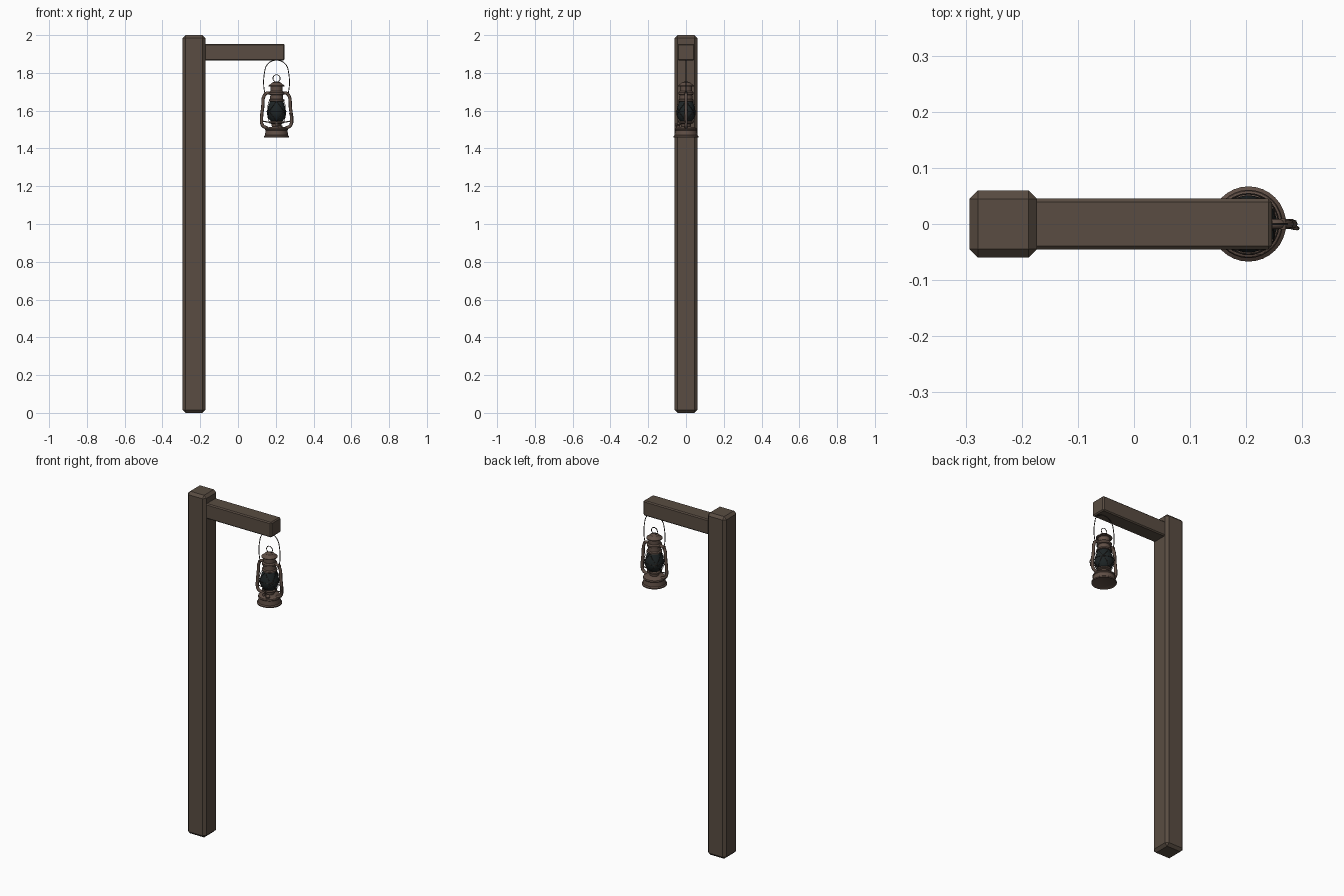
import bpy
from math import sin, cos, pi, radians

cube = bpy.data.objects.get("Cube")
if cube:
    bpy.data.objects.remove(cube, do_unlink=True)


def material(name, rgb):
    m = bpy.data.materials.new(name)
    m.use_nodes = True
    m.diffuse_color = (*rgb, 1)
    bsdf = m.node_tree.nodes["Principled BSDF"]
    bsdf.inputs["Base Color"].default_value = (*rgb, 1)
    bsdf.inputs["Roughness"].default_value = 0.8
    return m


WOOD = material("weathered wood", (0.10, 0.073, 0.054))
METAL = material("rusty metal", (0.115, 0.077, 0.060))
GLASS = material("dark glass", (0.013, 0.018, 0.019))
WIRE = material("dark wire", (0.04, 0.031, 0.026))
CX = 0.204  # lantern axis


def smooth(obj):
    bpy.ops.object.select_all(action='DESELECT')
    bpy.context.view_layer.objects.active = obj
    obj.select_set(True)
    bpy.ops.object.shade_smooth_by_angle(angle=radians(35))


def add_mesh(name, verts, faces, mat):
    me = bpy.data.meshes.new(name)
    me.from_pydata(verts, [], faces)
    me.materials.append(mat)
    obj = bpy.data.objects.new(name, me)
    bpy.context.collection.objects.link(obj)
    return obj


def beam(name, lo, hi, chamfer):
    corners = [(x, y, z) for x in (lo[0], hi[0]) for y in (lo[1], hi[1]) for z in (lo[2], hi[2])]
    faces = [(0, 1, 3, 2), (4, 6, 7, 5), (0, 4, 5, 1), (2, 3, 7, 6), (0, 2, 6, 4), (1, 5, 7, 3)]
    obj = add_mesh(name, corners, faces, WOOD)
    mod = obj.modifiers.new("chamfer", 'BEVEL')
    mod.width, mod.segments = chamfer, 1
    return obj


def lathe(name, profile, mat, n=32):
    """Spin (radius, height) pairs about the lantern axis and cap both ends."""
    verts = [(CX + r * cos(2 * pi * i / n), r * sin(2 * pi * i / n), z)
             for r, z in profile for i in range(n)]
    faces = [(k * n + i, k * n + (i + 1) % n, (k + 1) * n + (i + 1) % n, (k + 1) * n + i)
             for k in range(len(profile) - 1) for i in range(n)]
    faces.append(tuple(reversed(range(n))))
    faces.append(tuple(range(len(verts) - n, len(verts))))
    obj = add_mesh(name, verts, faces, mat)
    smooth(obj)
    return obj


def tube(name, points, radius, mat, curved=True, cyclic=False):
    """Round rod through points given relative to the lantern axis."""
    cu = bpy.data.curves.new(name, 'CURVE')
    cu.dimensions = '3D'
    cu.bevel_depth, cu.bevel_resolution = radius, 2
    cu.resolution_u = 5
    cu.use_fill_caps = True
    if curved:
        sp = cu.splines.new('BEZIER')
        sp.bezier_points.add(len(points) - 1)
        for bp, (x, y, z) in zip(sp.bezier_points, points):
            bp.co = (CX + x, y, z)
            bp.handle_left_type = bp.handle_right_type = 'AUTO'
    else:
        sp = cu.splines.new('POLY')
        sp.points.add(len(points) - 1)
        for p, (x, y, z) in zip(sp.points, points):
            p.co = (CX + x, y, z, 1)
    sp.use_cyclic_u = cyclic
    cu.materials.append(mat)
    obj = bpy.data.objects.new(name, cu)
    bpy.context.collection.objects.link(obj)
    return obj


# Timber post and arm
beam("post", (-0.293, -0.06, 0), (-0.173, 0.06, 2), 0.015)
beam("arm", (-0.20, -0.045, 1.866), (0.246, 0.045, 1.954), 0.006)

# Lantern body, from the fuel tank up
lathe("fuel_tank", [(0.060, 1.462), (0.066, 1.459), (0.067, 1.465), (0.061, 1.470),
                    (0.058, 1.495), (0.061, 1.499), (0.059, 1.506), (0.045, 1.512),
                    (0.024, 1.515), (0.022, 1.520)], METAL)
lathe("burner", [(0.022, 1.508), (0.026, 1.520), (0.026, 1.530), (0.040, 1.534),
                 (0.040, 1.541), (0.026, 1.546)], METAL)
lathe("globe", [(0.028, 1.541), (0.040, 1.554), (0.049, 1.575), (0.051, 1.592),
                (0.047, 1.615), (0.039, 1.638), (0.033, 1.655)], GLASS)
lathe("globe_collar", [(0.036, 1.648), (0.041, 1.651), (0.041, 1.658), (0.034, 1.662),
                       (0.033, 1.683), (0.040, 1.686), (0.041, 1.697), (0.034, 1.703)], METAL)
lathe("chimney", [(0.032, 1.698), (0.032, 1.727), (0.028, 1.731)], METAL)
lathe("chimney_cap", [(0.036, 1.727), (0.043, 1.729), (0.043, 1.733), (0.030, 1.741),
                      (0.024, 1.749), (0.008, 1.754)], METAL)

# Lifting ring on the cap
tube("lifting_ring", [(0.019 * cos(a * pi / 6), 0, 1.771 + 0.019 * sin(a * pi / 6))
                      for a in range(12)], 0.002, WIRE, cyclic=True)

# Side air tubes with bail ears
for side, s in (("left", 1), ("right", -1)):
    tube(side + "_air_tube", [(s * 0.030, 0, 1.692), (s * 0.052, 0, 1.693), (s * 0.066, 0, 1.678),
                              (s * 0.073, 0, 1.620), (s * 0.079, 0, 1.555),
                              (s * 0.074, 0, 1.522), (s * 0.048, 0, 1.507)], 0.0085, METAL)
    tube(side + "_bail_ear", [(s * 0.062, -0.010, 1.690), (s * 0.062, 0.010, 1.690)],
         0.005, METAL, curved=False)
    tube(side + "_tube_brace", [(s * 0.030, 0, 1.537), (s * 0.078, 0, 1.545)],
         0.003, METAL, curved=False)

# Wire bail hanging from the arm
half = [(0.062, 1.690), (0.068, 1.735), (0.064, 1.800), (0.052, 1.840), (0.028, 1.861)]
tube("bail", [(-x, 0, z) for x, z in half] + [(0, 0, 1.867)]
     + [(x, 0, z) for x, z in reversed(half)], 0.0022, WIRE)

# Crossed guard wires around the globe
for k in range(4):
    for d in (1, -1):
        pts = []
        for j in range(9):
            t = j / 8
            a = k * pi / 2 + pi / 4 + d * (t - 0.5) * pi / 2
            r = 0.038 + 0.017 * sin(pi * t)
            pts.append((r * cos(a), r * sin(a), 1.540 + 0.113 * t))
        tube("guard_wire", pts, 0.0014, WIRE, curved=False)
tube("guard_hoop", [(0.054 * cos(a * pi / 12), 0.054 * sin(a * pi / 12), 1.595)
                    for a in range(24)], 0.0014, WIRE, curved=False, cyclic=True)

# Globe lift lever on the left tube, filler cap and wick knob
tube("lift_lever", [(0.066, -0.004, 1.585), (0.084, -0.008, 1.575), (0.086, -0.006, 1.535)],
     0.003, METAL)
tube("filler_cap", [(0.018, -0.040, 1.505), (0.020, -0.044, 1.521)], 0.012, METAL, curved=False)
tube("wick_shaft", [(0, -0.02, 1.527), (0, -0.052, 1.527)], 0.0025, METAL, curved=False)
tube("wick_knob", [(0, -0.050, 1.527), (0, -0.055, 1.527)], 0.009, METAL, curved=False)
